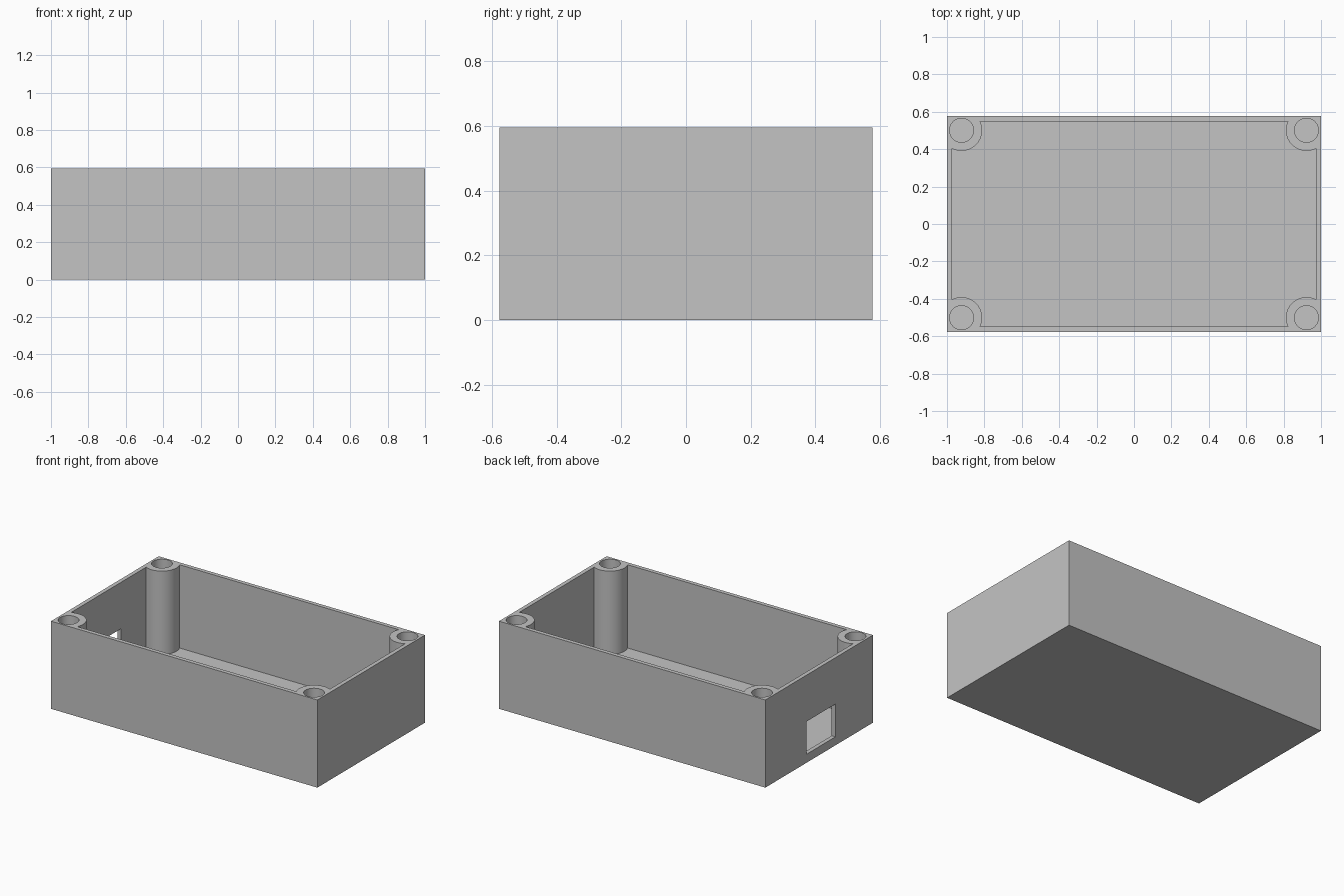
import bpy

HALF_X, HALF_Y, HEIGHT = 1.0, 0.577, 0.595
WALL, FLOOR = 0.028, 0.03
POST_X, POST_Y = 0.922, 0.501
POST_RADIUS, HOLE_RADIUS = 0.11, 0.064
SIDES = 64

default_cube = bpy.data.objects.get("Cube")
if default_cube:
    bpy.data.objects.remove(default_cube, do_unlink=True)

grey = bpy.data.materials.new("plain grey")
grey.use_nodes = True
colour = (0.55, 0.55, 0.55, 1)
grey.diffuse_color = colour
grey.node_tree.nodes["Principled BSDF"].inputs["Base Color"].default_value = colour


def box(name, low, high):
    """Box between two opposite corners."""
    centre = [(a + b) / 2 for a, b in zip(low, high)]
    bpy.ops.mesh.primitive_cube_add(size=1, location=centre)
    obj = bpy.context.object
    obj.name = name
    obj.scale = [b - a for a, b in zip(low, high)]
    bpy.ops.object.transform_apply(location=True, rotation=False, scale=True)
    obj.data.materials.append(grey)
    return obj


def cylinder(name, x, y, radius, bottom, top):
    """Upright cylinder between two heights."""
    bpy.ops.mesh.primitive_cylinder_add(
        vertices=SIDES, radius=radius, depth=top - bottom,
        location=(x, y, (bottom + top) / 2))
    obj = bpy.context.object
    obj.name = name
    obj.data.materials.append(grey)
    return obj


def cut(target, cutter):
    """Subtract the cutter from the target, then discard it."""
    cutter.hide_render = True
    bpy.context.view_layer.objects.active = target
    mod = target.modifiers.new("cut", "BOOLEAN")
    mod.operation = "DIFFERENCE"
    mod.solver = "EXACT"
    mod.object = cutter
    bpy.ops.object.modifier_apply(modifier=mod.name)
    bpy.data.objects.remove(cutter, do_unlink=True)


corners = [(sx * POST_X, sy * POST_Y) for sx in (-1, 1) for sy in (-1, 1)]

# Cavity shape, with the corner posts left standing
cavity = box("cavity_cutter",
             (-HALF_X + WALL, -HALF_Y + WALL, FLOOR),
             (HALF_X - WALL, HALF_Y - WALL, HEIGHT + 0.1))
for x, y in corners:
    cut(cavity, cylinder("post_cutter", x, y, POST_RADIUS, -0.1, HEIGHT + 0.2))

# Open-topped case
case = box("enclosure_case", (-HALF_X, -HALF_Y, 0), (HALF_X, HALF_Y, HEIGHT))
cut(case, cavity)

# Screw holes down the posts
for x, y in corners:
    cut(case, cylinder("hole_cutter", x, y, HOLE_RADIUS, FLOOR, HEIGHT + 0.1))

# Connector opening in one end wall
cut(case, box("port_cutter", (-HALF_X - 0.1, -0.175, 0.058),
              (-HALF_X + WALL + 0.05, 0.135, 0.28)))

# Round posts and holes, crisp box edges
bpy.ops.object.select_all(action="DESELECT")
case.select_set(True)
bpy.context.view_layer.objects.active = case
bpy.ops.object.shade_smooth_by_angle()
